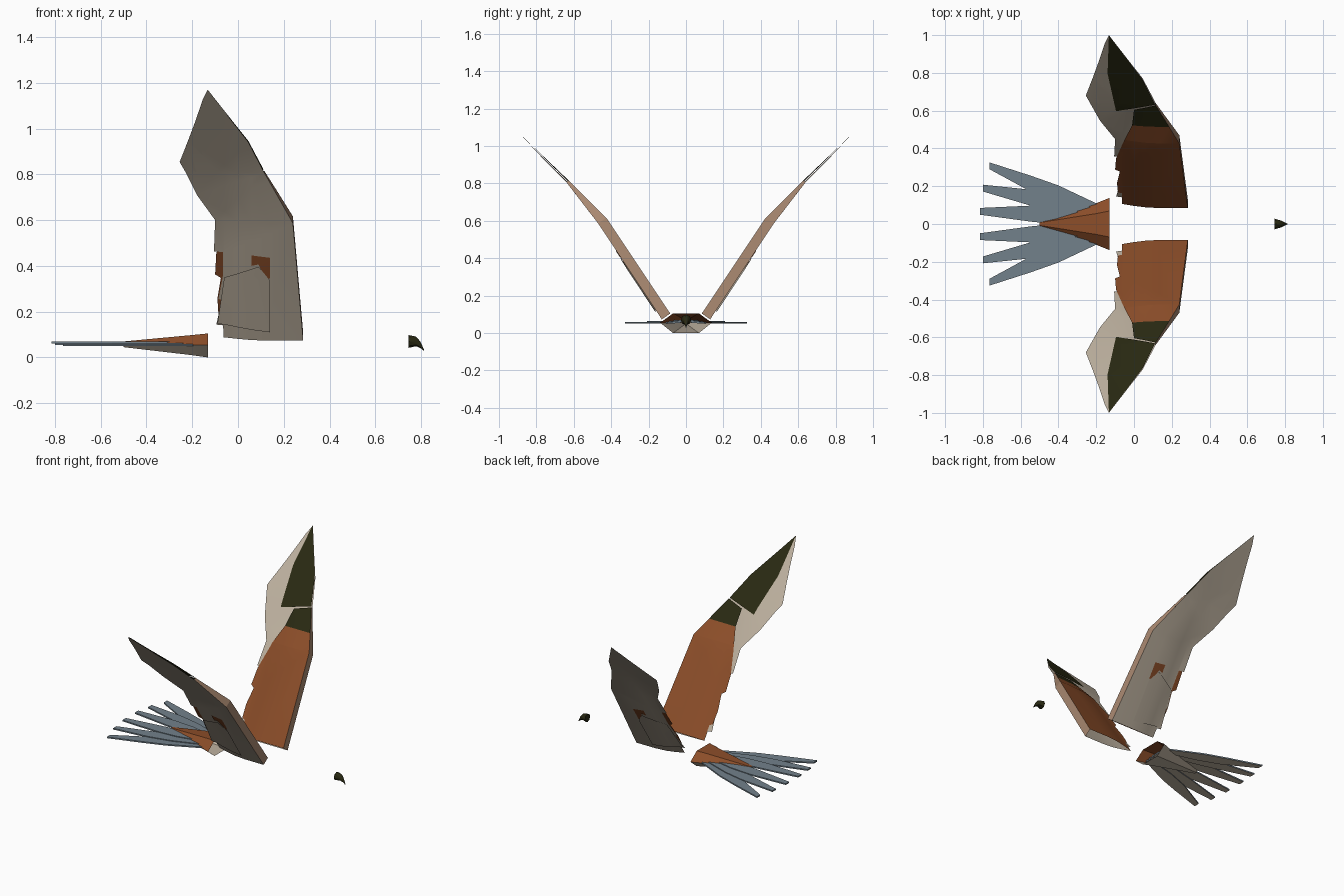
import bpy, bmesh, math
from mathutils import Vector

cube = bpy.data.objects.get("Cube")
if cube:
    bpy.data.objects.remove(cube, do_unlink=True)


def material(name, rgb):
    m = bpy.data.materials.new(name)
    m.use_nodes = True
    m.diffuse_color = (*rgb, 1)
    m.node_tree.nodes["Principled BSDF"].inputs["Base Color"].default_value = (*rgb, 1)
    return m


RUST = material("rust_orange", (0.26, 0.075, 0.022))
BEIGE = material("pale_beige", (0.50, 0.43, 0.34))
DARK = material("dark_olive", (0.022, 0.022, 0.006))
SLATE = material("slate_grey", (0.17, 0.22, 0.26))
TAN = material("tan_edge", (0.40, 0.25, 0.165))


def finish(name, bm, mats, smooth=None):
    mesh = bpy.data.meshes.new(name)
    bm.to_mesh(mesh)
    bm.free()
    for m in mats:
        mesh.materials.append(m)
    ob = bpy.data.objects.new(name, mesh)
    bpy.context.collection.objects.link(ob)
    if smooth:
        bpy.ops.object.select_all(action="DESELECT")
        ob.select_set(True)
        bpy.context.view_layer.objects.active = ob
        bpy.ops.object.shade_smooth_by_angle(angle=math.radians(smooth))
    return ob


# Wing: spine as (y, z, half thickness) from root to tip
SPINE = [(0.108, 0.088, 0.026), (0.449, 0.60, 0.025), (0.635, 0.81, 0.006), (1.0, 1.168, 0)]
NORMAL = Vector((-0.82, 0.57))


def wing_point(x, s, face, lift):
    """Bend a flat wing point (x, span) along the spine and add airfoil thickness."""
    for a, b in zip(SPINE, SPINE[1:]):
        if s <= b[0] + 1e-5:
            break
    t = (s - a[0]) / (b[0] - a[0])
    z, half = a[1] + t * (b[1] - a[1]), a[2] + t * (b[2] - a[2])
    u = min(max((x + 0.06) / 0.2, 0), 1)
    off = NORMAL * face * (half * math.sin(u * math.pi / 2) + lift)
    return Vector((x, s + off.x, z + off.y))


def wing_sheet(name, outline, mat, side, face, lift=0.0):
    bm = bmesh.new()
    bm.faces.new([bm.verts.new((x, s, 0)) for x, s in outline])
    bmesh.ops.triangulate(bm, faces=bm.faces[:])
    cuts = [((0, p[0], 0), (0, 1, 0)) for p in SPINE[1:3]]
    cuts += [((x, 0, 0), (1, 0, 0)) for x in (-0.06, 0, 0.06, 0.14)]
    for co, no in cuts:
        bmesh.ops.bisect_plane(bm, geom=bm.verts[:] + bm.edges[:] + bm.faces[:],
                               dist=1e-5, plane_co=co, plane_no=no)
    bmesh.ops.triangulate(bm, faces=bm.faces[:])
    for v in bm.verts:
        v.co = wing_point(v.co.x, v.co.y, face, lift)
        v.co.y *= side
    bm.normal_update()
    for f in bm.faces:
        if f.normal.z * face < 0:
            f.normal_flip()
    finish(name, bm, [mat], 25)


def leading_edge(name, side):
    bm = bmesh.new()
    rows = []
    for x, s in [(0.285, 0.108), (0.24, 0.449), (0.115, 0.635)]:
        rows.append([bm.verts.new(wing_point(x, s, f, 0.003 * (f > 0))) for f in (-1, 1)])
    for a, b in zip(rows, rows[1:]):
        f = bm.faces.new((a[0], b[0], b[1], a[1]))
        f.normal_update()
        if f.normal.x < 0:
            f.normal_flip()
    for v in bm.verts:
        v.co.y *= side
    if side < 0:
        bmesh.ops.reverse_faces(bm, faces=bm.faces[:])
    finish(name, bm, [TAN])


FRONT = [(0.285, 0.108), (0.24, 0.449)]
FEATHERS = FRONT + [
    (0.115, 0.635), (0.045, 0.77), (-0.133, 1.0), (-0.155, 0.955), (-0.14, 0.83),
    (-0.185, 0.865), (-0.155, 0.71), (-0.218, 0.775), (-0.177, 0.63), (-0.255, 0.68),
    (-0.18, 0.547), (-0.10, 0.449), (-0.105, 0.358), (-0.065, 0.356), (-0.065, 0.29),
    (-0.085, 0.22), (-0.07, 0.216), (-0.095, 0.145), (-0.065, 0.143), (-0.063, 0.108)]
COVERTS = FRONT + [
    (0.186, 0.53), (-0.01, 0.53), (-0.05, 0.45), (-0.06, 0.36), (-0.095, 0.35),
    (-0.10, 0.29), (-0.075, 0.28), (-0.09, 0.22), (-0.07, 0.215), (-0.085, 0.17),
    (-0.063, 0.165), (-0.063, 0.108)]
WRIST = [(0.186, 0.53), (0.115, 0.635), (0.0, 0.61), (-0.01, 0.53)]
TIP = [(0.112, 0.64), (0.045, 0.77), (-0.133, 1.0), (-0.14, 0.8), (-0.095, 0.6)]
PATCH = [(0.06, 0.355), (0.14, 0.35), (0.14, 0.29), (0.12, 0.29), (0.09, 0.33), (0.06, 0.325)]
PANEL = [(0.14, 0.135), (0.14, 0.285), (0.09, 0.325), (-0.06, 0.285), (-0.09, 0.15)]

for label, side in (("left", 1), ("right", -1)):
    wing_sheet(label + "_wing_feathers", FEATHERS, BEIGE, side, -1)
    wing_sheet(label + "_wing_coverts", COVERTS, RUST, side, 1, 0.003)
    wing_sheet(label + "_wing_wrist", WRIST, DARK, side, 1, 0.003)
    wing_sheet(label + "_wing_tip", TIP, DARK, side, 1, 0.004)
    wing_sheet(label + "_underwing_patch", PATCH, RUST, side, -1, 0.003)
    wing_sheet(label + "_underwing_panel", PANEL, BEIGE, side, -1, 0.007)
    leading_edge(label + "_wing_leading_edge", side)


def loft(name, sections, mats, cap=False, rule=None, smooth=None):
    bm = bmesh.new()
    rings = [[bm.verts.new(p) for p in sec] for sec in sections]
    n = len(rings[0])
    for a, b in zip(rings, rings[1:]):
        for i in range(n):
            bm.faces.new((a[i], a[(i + 1) % n], b[(i + 1) % n], b[i]))
    if cap:
        bm.faces.new(rings[0])
        bm.faces.new(rings[-1])
    bmesh.ops.recalc_face_normals(bm, faces=bm.faces[:])
    if rule:
        for f in bm.faces:
            f.material_index = rule(f)
    finish(name, bm, mats, smooth)


# Rump: open tapering shell, pale underneath
def rump_section(x, w, top, mid, bottom):
    return [(x, w * y, z) for y, z in ((0.5, top), (1, mid), (0.5, bottom),
                                       (-0.5, bottom), (-1, mid), (-0.5, top))]


loft("rump", [rump_section(-0.13, 0.138, 0.105, 0.055, 0.0),
              rump_section(-0.2, 0.11, 0.098, 0.055, 0.01),
              rump_section(-0.5, 0.015, 0.07, 0.058, 0.045)],
     [RUST, BEIGE], rule=lambda f: int(f.calc_center_median().z < 0.045), smooth=30)


# Tail: three feathers on each side, slate above and pale below
def tail_feather(name, path, z, side):
    sections = []
    for (x, y), half in zip(path, (0.02, 0.044, 0.042, 0.018)):
        sections.append([(x, side * (y + dy * half), z + dz)
                         for dy, dz in ((-1, -0.005), (1, -0.005), (1, 0.004), (-1, 0.004))])
    loft(name, sections, [SLATE, BEIGE], cap=True, rule=lambda f: int(f.normal.z < -0.5))


TAIL = [[(-0.18, 0.02), (-0.4, 0.042), (-0.55, 0.055), (-0.815, 0.067)],
        [(-0.18, 0.05), (-0.4, 0.105), (-0.55, 0.14), (-0.80, 0.19)],
        [(-0.18, 0.08), (-0.4, 0.16), (-0.55, 0.215), (-0.765, 0.308)]]
for i, path in enumerate(TAIL):
    for label, side in (("left", 1), ("right", -1)):
        tail_feather(f"{label}_tail_feather_{i + 1}", path, 0.065 - 0.005 * i, side)

# Beak: small hooked cone
beak = []
for x, z, w, h in ((0.745, 0.07, 0.028, 0.028), (0.778, 0.07, 0.018, 0.021),
                   (0.797, 0.055, 0.009, 0.014), (0.812, 0.032, 0.002, 0.003)):
    ring = [math.tau * k / 8 for k in range(8)]
    beak.append([(x, w * math.cos(a), z + h * math.sin(a)) for a in ring])
loft("beak", beak, [DARK], cap=True, smooth=40)
